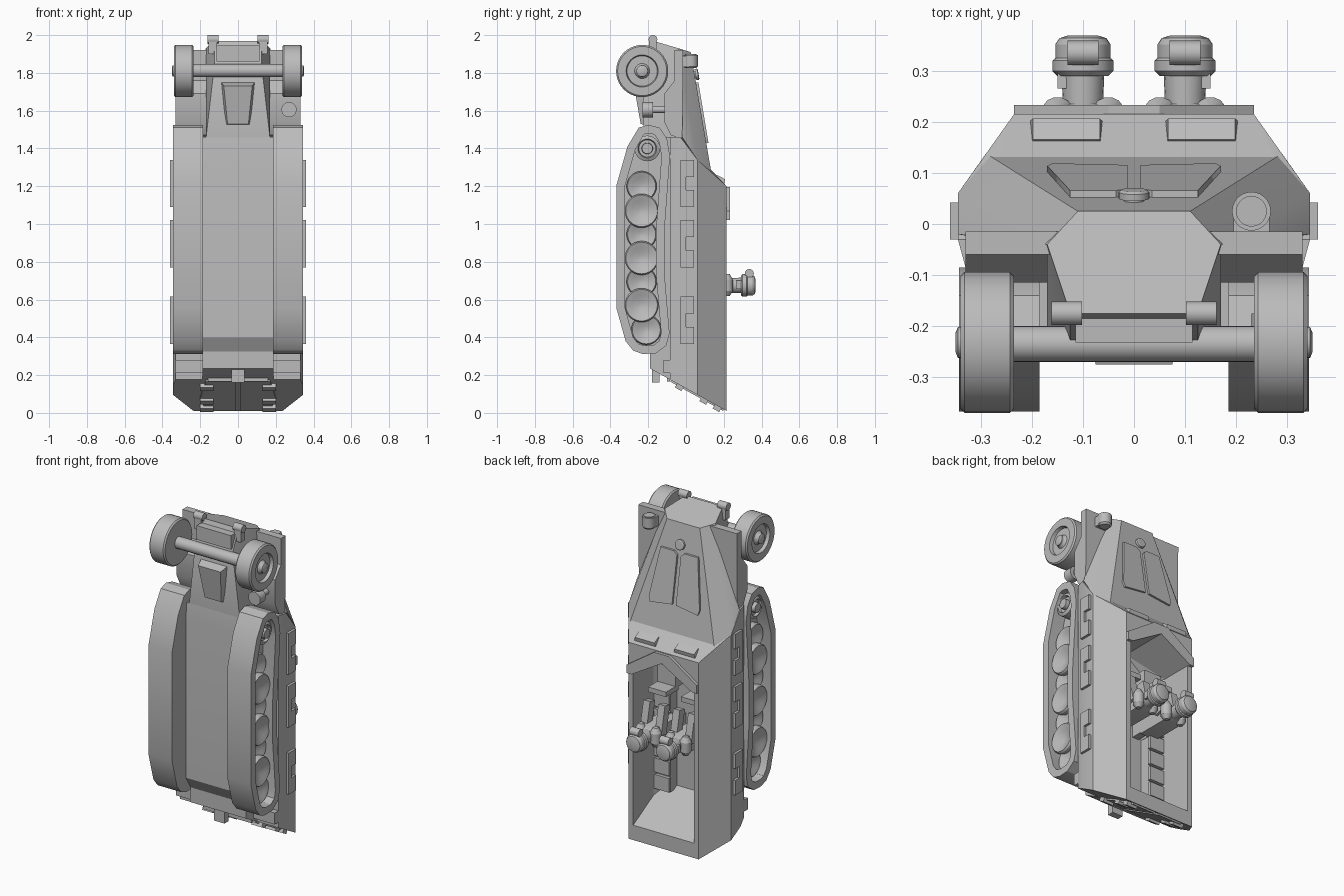
import bpy, bmesh, math
from mathutils import Vector, Matrix

cube = bpy.data.objects.get("Cube")
if cube:
    bpy.data.objects.remove(cube, do_unlink=True)

grey = bpy.data.materials.new("plain_grey")
grey.use_nodes = True
grey.diffuse_color = (0.5, 0.5, 0.5, 1)
grey.node_tree.nodes["Principled BSDF"].inputs["Base Color"].default_value = (0.5, 0.5, 0.5, 1)
parts = []


def finish(name, bm):
    bmesh.ops.recalc_face_normals(bm, faces=bm.faces[:])
    mesh = bpy.data.meshes.new(name)
    bm.to_mesh(mesh)
    bm.free()
    mesh.materials.append(grey)
    ob = bpy.data.objects.new(name, mesh)
    bpy.context.collection.objects.link(ob)
    parts.append(ob)
    return ob


def solid(name, pts, both=False):
    """Convex solid around points, optionally symmetric in x."""
    bm = bmesh.new()
    for x, y, z in pts:
        bm.verts.new((x, y, z))
        if both and x:
            bm.verts.new((-x, y, z))
    res = bmesh.ops.convex_hull(bm, input=bm.verts[:])
    loose = {g for g in res["geom_interior"] + res["geom_unused"] if isinstance(g, bmesh.types.BMVert)}
    bmesh.ops.delete(bm, geom=list(loose), context="VERTS")
    bmesh.ops.dissolve_limit(bm, angle_limit=0.01, verts=bm.verts[:], edges=bm.edges[:])
    return finish(name, bm)


def box(name, lo, hi, tilt=0.0):
    c = (Vector(lo) + Vector(hi)) / 2
    size = Vector([abs(b - a) for a, b in zip(lo, hi)])
    bm = bmesh.new()
    m = Matrix.Translation(c) @ Matrix.Rotation(tilt, 4, "X") @ Matrix.Diagonal((*size, 1))
    bmesh.ops.create_cube(bm, size=1, matrix=m)
    return finish(name, bm)


def prism(name, outline, plane, a, b):
    """Extrude an outline: plane 'yz' runs along x, plane 'xz' along y."""
    put = (lambda p, t: (t, *p)) if plane == "yz" else (lambda p, t: (p[0], t, p[1]))
    bm = bmesh.new()
    face = bm.faces.new([bm.verts.new(put(p, a)) for p in outline])
    new = bmesh.ops.extrude_face_region(bm, geom=[face])["geom"]
    shift = Vector(put((0, 0), b - a))
    bmesh.ops.translate(bm, vec=shift, verts=[v for v in new if isinstance(v, bmesh.types.BMVert)])
    return finish(name, bm)


def lathe(name, profile, centre, axis, seg=28):
    """Turn (radius, height) pairs about an axis."""
    m = Matrix.Translation(centre) @ Vector(axis).to_track_quat("Z", "Y").to_matrix().to_4x4()
    bm = bmesh.new()
    rings = []
    for r, h in profile:
        turn = [math.tau * i / seg for i in range(seg)]
        rings.append([bm.verts.new(m @ Vector((r * math.cos(t), r * math.sin(t), h))) for t in turn])
    for p, q in zip(rings, rings[1:]):
        for i in range(seg):
            j = (i + 1) % seg
            bm.faces.new((p[i], p[j], q[j], q[i]))
    bm.faces.new(rings[0])
    bm.faces.new(rings[-1])
    return finish(name, bm)


def rear_z(y):
    return 0.01 + (0.215 - y) * 0.555


def hood_y(z):
    return 0.135 - (z - 1.25) / 6


# Armoured upper hull, hollowed out for the troop bay
hull = solid("upper_hull", [
    (x, y, z) for x, y, front in ((0.235, 0.215, 1.2), (0.29, 0.138, 1.25), (0.345, 0.06, 1.34),
                                  (0.345, -0.03, 1.46), (0.33, -0.085, 1.46))
    for z in (rear_z(y), front)], True)
cutter = solid("bay_cutter", [
    (x, y, z) for x, y in ((0.203, 0.3), (0.203, 0.02), (0.16, -0.07))
    for z in (rear_z(y) + 0.09, 1.02)] + [(0, 0.3, 1.14), (0, -0.07, 1.14)], True)
cutter.hide_render = True
cutter.hide_set(True)
parts.remove(cutter)
cut = hull.modifiers.new("bay", "BOOLEAN")
cut.operation, cut.solver, cut.object = "DIFFERENCE", "EXACT", cutter

# Raised chevron lip at the rear edge of the crew roof
prism("roof_lip", [(-0.235, 1.02), (-0.235, 1.07), (-0.05, 1.195), (0.05, 1.195), (0.235, 1.07), (0.235, 1.02),
                   (0.203, 1.02), (0, 1.14), (-0.203, 1.02)], "xz", 0.2, 0.233)
# Belly, nose and hood
prism("belly", [(-0.08, rear_z(-0.08)), (-0.19, rear_z(-0.19)), (-0.19, 0.325), (-0.235, 0.4), (-0.235, 1.37),
                (-0.225, 1.46), (-0.08, 1.46)], "yz", -0.187, 0.187)
solid("lower_nose", [(0.17, -0.04, 1.4), (0.17, -0.225, 1.45), (0.17, -0.04, 1.93),
                     (0.125, -0.175, 1.97), (0.125, -0.23, 1.84)], True)
solid("hood", [(0.29, 0.138, 1.25), (0.345, 0.06, 1.34), (0.345, -0.02, 1.46), (0.11, 0.025, 1.91),
               (0.17, -0.04, 1.93), (0.17, -0.05, 1.4)], True)
solid("belly_scoop", [(0.095, -0.2, 1.76), (0.07, -0.2, 1.52), (0.075, -0.275, 1.73), (0.055, -0.24, 1.53)], True)
box("nose_block", (-0.115, -0.232, 1.86), (0.115, -0.18, 1.945))
lathe("hood_cap", [(0.02, -0.02), (0.02, 0.005), (0.03, 0.005), (0.03, 0.018), (0.024, 0.022)],
      (0, hood_y(1.79), 1.79), (0, 1, 0.17))

# Tow hook and bar
box("tow_hook", (-0.035, -0.18, 0.16), (0.035, -0.14, 0.25))
box("tow_bar", (-0.16, -0.1, 0.165), (0.16, -0.085, 0.185))

# Axle, headlight and horn
lathe("front_axle", [(0.035, -0.26), (0.035, 0.26)], (0, -0.235, 1.812), (1, 0, 0))
lathe("headlight", [(0.03, -0.04), (0.038, -0.03), (0.038, 0.03), (0.03, 0.03), (0.03, 0.035)],
      (0.23, 0.025, 1.865), (0, 0, 1))
box("headlight_base", (0.195, -0.02, 1.83), (0.265, 0.025, 1.89))
lathe("horn", [(0.018, -0.1), (0.018, -0.03), (0.04, -0.03), (0.04, 0.025)], (0.27, -0.205, 1.605), (0, -1, 0))

track_outline = [(-0.2, 1.525), (-0.25, 1.51), (-0.31, 1.41), (-0.367, 1.21), (-0.367, 0.55), (-0.32, 0.38),
                 (-0.28, 0.33), (-0.23, 0.312), (-0.16, 0.315), (-0.105, 0.355), (-0.087, 0.42),
                 (-0.115, 0.75), (-0.115, 0.95), (-0.085, 1.36), (-0.1, 1.45), (-0.14, 1.51)]

for side, s in (("left", 1), ("right", -1)):
    # Hood doors, vision flaps and front rollers
    door = [(0.013, 1.45), (0.16, 1.43), (0.17, 1.46), (0.125, 1.75), (0.035, 1.75), (0.013, 1.73)]
    solid(side + "_hood_door", [(s * x, hood_y(z) + d, z) for x, z in door for d in (-0.01, 0.014)])
    solid(side + "_vision_flap", [(s * x, y + 0.5 * d, 1.245 - (y - 0.15) * 0.55 + d)
                                  for d, e in ((-0.01, 0), (0.018, 0.007))
                                  for x in (0.06 + e, 0.205 - e) for y in (0.15 + e, 0.205 - e)])
    lathe(side + "_nose_roller", [(0.023, -0.03), (0.023, 0.03)], (s * 0.132, -0.175, 1.977), (1, 0, 0))
    box(side + "_roller_bracket", (s * 0.11, -0.195, 1.9), (s * 0.155, -0.155, 1.975))

    # Front fender, stepping down behind the wheel
    prism(side + "_fender", [(-0.015, 1.92), (-0.06, 1.92), (-0.06, 1.76), (-0.115, 1.69), (-0.115, 1.54),
                             (-0.08, 1.47), (-0.02, 1.45)], "yz", s * 0.14, s * 0.33)

    # Front wheel with a dished rim
    lathe(side + "_front_wheel", [(0.13, 0.235), (0.138, 0.243), (0.138, 0.332), (0.13, 0.34), (0.085, 0.34),
                                  (0.08, 0.32), (0.04, 0.32), (0.03, 0.335), (0.03, 0.345), (0.018, 0.35)],
          (0, -0.232, 1.81), (s, 0, 0), 40)

    # Track: solid loop with a recessed outer face
    track = prism(side + "_track", track_outline, "yz", s * 0.185, s * 0.343)
    bm = bmesh.new()
    bm.from_mesh(track.data)
    outer = [f for f in bm.faces if f.normal.x * s > 0.9]
    bmesh.ops.inset_region(bm, faces=outer, thickness=0.045)
    pushed = bmesh.ops.extrude_face_region(bm, geom=outer)["geom"]
    bmesh.ops.delete(bm, geom=outer, context="FACES_ONLY")
    bmesh.ops.translate(bm, vec=(-s * 0.08, 0, 0), verts=[v for v in pushed if isinstance(v, bmesh.types.BMVert)])
    bmesh.ops.recalc_face_normals(bm, faces=bm.faces[:])
    bm.to_mesh(track.data)
    bm.free()

    # Overlapping road wheels and drive sprocket
    for i, z in enumerate((1.2, 1.07, 0.945, 0.82, 0.695, 0.57, 0.44)):
        r, out = (0.09, 0.325) if i % 2 else (0.08, 0.305)
        y = -0.235 if i < 6 else -0.21
        lathe(f"{side}_road_wheel_{i}", [(r, 0.25), (r, out - 0.015), (r * 0.93, out - 0.005),
                                         (r * 0.6, out - 0.015), (r * 0.2, out - 0.03)], (0, y, z), (s, 0, 0))
    lathe(side + "_sprocket", [(0.068, 0.25), (0.068, 0.32), (0.05, 0.33), (0.045, 0.315), (0.03, 0.315),
                               (0.028, 0.338)], (0, -0.205, 1.4), (s, 0, 0))

    # Side stowage brackets
    for i, z in enumerate((1.215, 0.895, 0.49)):
        for dz in (-0.08, 0.08):
            box(f"{side}_bracket_{i}", (s * 0.34, -0.03, z + dz - 0.045), (s * 0.36, 0.042, z + dz + 0.045))
        box(f"{side}_bracket_bar_{i}", (s * 0.34, -0.03, z - 0.035), (s * 0.36, 0, z + 0.035))

    # Rear door leaf, hinges and rear step
    leaf = [(0.012, 0.2), (0.17, 0.2), (0.2, 0.08), (0.17, -0.08), (0.012, -0.08)]
    solid(side + "_rear_door", [(s * x, y - d * 0.5, rear_z(y) - d) for x, y in leaf for d in (-0.02, 0.008)])
    for i, y in enumerate((0.17, 0.1, -0.03)):
        box(f"{side}_door_hinge_{i}", (s * 0.13, y - 0.02, rear_z(y) - 0.024),
            (s * 0.2, y + 0.02, rear_z(y) + 0.024), math.radians(-29))
    box(side + "_rear_step", (s * 0.18, -0.12, 0.21), (s * 0.33, -0.06, 0.28))

    # Bay benches with cushions, crew seats
    box(side + "_bench", (s * 0.11, -0.075, 0.24), (s * 0.21, 0.0, 0.86))
    for i in range(6):
        box(f"{side}_cushion_{i}", (s * 0.1, 0, 0.25 + i * 0.1), (s * 0.2, 0.02, 0.335 + i * 0.1))
    box(side + "_crew_seat", (s * 0.05, -0.07, 0.9), (s * 0.17, 0.03, 1.02))
    box(side + "_crew_seat_back", (s * 0.05, 0, 0.88), (s * 0.17, 0.12, 0.91))

    # Standing crew figure with helmet
    x, z = s * 0.1, 0.675
    solid(side + "_torso", [(x + a, y, z + b) for a in (-0.055, 0.055) for b in (-0.05, 0.05) for y in (0.0, 0.2)]
          + [(x + a, 0.235, z + b) for a in (-0.035, 0.035) for b in (-0.035, 0.035)])
    for a in (-0.05, 0.05):
        lathe(side + "_shoulder", [(0.015, -0.055), (0.032, -0.03), (0.032, 0.03), (0.015, 0.06)],
              (x + a, 0.217, z), (0, 0, 1), 14)
        box(side + "_arm", (x + a - 0.022, 0.13, z), (x + a + 0.022, 0.18, z + 0.17), math.radians(12))
    for a in (-0.03, 0.03):
        box(side + "_leg", (x + a - 0.022, -0.07, z - 0.04), (x + a + 0.022, 0.01, z + 0.04))
    lathe(side + "_head", [(0.038, 0.2), (0.04, 0.25), (0.042, 0.3)], (x, 0, z), (0, 1, 0), 18)
    lathe(side + "_helmet", [(0.05, 0.29), (0.06, 0.3), (0.06, 0.32), (0.054, 0.325), (0.054, 0.352),
                             (0.046, 0.364), (0.03, 0.369)], (x, 0, z), (0, 1, 0), 24)
    lathe(side + "_goggles", [(0.024, -0.03), (0.024, 0.03)], (x, 0.335, z + 0.063), (1, 0, 0), 14)
    box(side + "_ear_guard", (x + s * 0.03, 0.265, z - 0.02), (x + s * 0.05, 0.3, z + 0.025))

# Smooth the round parts, keep hard edges crisp
bpy.ops.object.select_all(action="DESELECT")
for ob in parts:
    ob.select_set(True)
bpy.context.view_layer.objects.active = parts[0]
bpy.ops.object.shade_smooth_by_angle(angle=math.radians(28))
